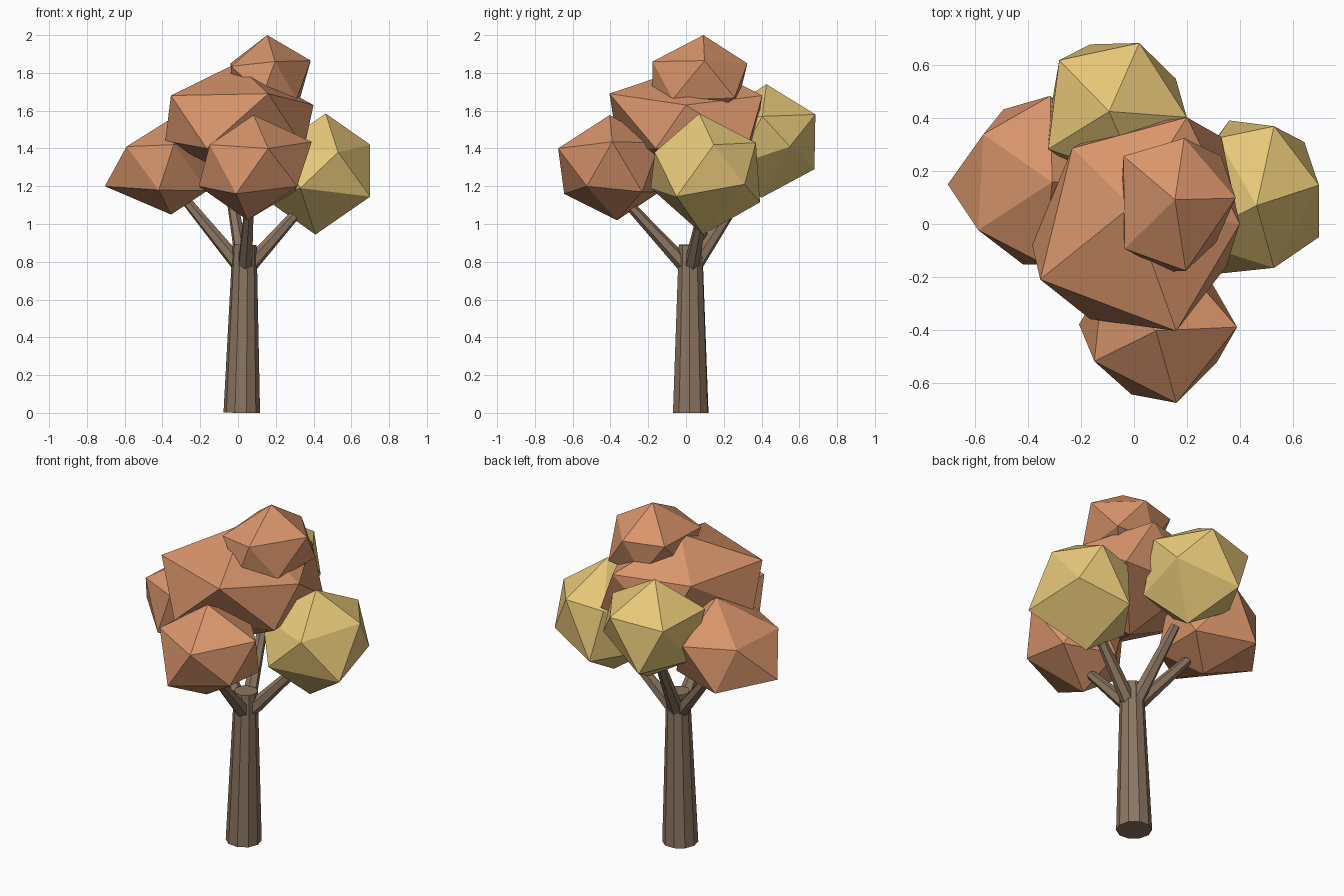
import bpy, bmesh
from mathutils import Vector


def material(name, rgb):
    m = bpy.data.materials.new(name)
    m.diffuse_color = (*rgb, 1)
    return m


BARK = material("bark", (0.26, 0.18, 0.12))
ORANGE = material("orange_leaves", (0.69, 0.30, 0.15))
YELLOW = material("yellow_leaves", (0.79, 0.57, 0.19))


def add_object(name, bm, mat):
    bmesh.ops.recalc_face_normals(bm, faces=bm.faces)
    mesh = bpy.data.meshes.new(name)
    bm.to_mesh(mesh)
    bm.free()
    mesh.materials.append(mat)
    bpy.context.collection.objects.link(bpy.data.objects.new(name, mesh))


def limb(name, start, end, r1, r2, sides):
    """Tapered faceted stick between two points."""
    a, b = Vector(start), Vector(end)
    bm = bmesh.new()
    bmesh.ops.create_cone(bm, cap_ends=True, segments=sides, radius1=r1,
                          radius2=r2, depth=(b - a).length)
    rot = (b - a).to_track_quat('Z', 'Y')
    for v in bm.verts:
        v.co = rot @ v.co + (a + b) / 2
    add_object(name, bm, BARK)


def clump(name, mat, centre, radius, moved):
    """Icosahedron with some corners pulled out of place.
    Corners: 0 bottom, 1-5 lower ring, 6-10 upper ring, 11 top."""
    bm = bmesh.new()
    bmesh.ops.create_icosphere(bm, subdivisions=1, radius=radius)
    bm.verts.ensure_lookup_table()
    for i, v in enumerate(bm.verts):
        v.co = Vector(moved[i]) if i in moved else v.co + Vector(centre)
    add_object(name, bm, mat)


# Trunk and four branches
limb("trunk", (0.02, 0.025, 0), (0.035, 0.024, 0.89), 0.097, 0.064, 10)
tips = {"left": (-0.28, 0.13, 1.13), "right": (0.33, 0.09, 1.08),
        "front": (0.06, -0.30, 1.10), "back": (-0.04, 0.30, 1.17)}
for side, tip in tips.items():
    start = Vector((0.035, 0.024, 0.77)).lerp(Vector((tip[0], tip[1], 0.77)), 0.06)
    limb("branch_" + side, start, tip, 0.042, 0.026, 6)

# Leaf clumps
clump("leaves_right", YELLOW, (0.43, 0.10, 1.265), 0.31, {
    0: (0.41, 0.09, 0.944), 1: (0.70, -0.05, 1.145), 2: (0.33, -0.187, 1.19),
    4: (0.36, 0.392, 1.115), 5: (0.645, 0.31, 1.21), 6: (0.53, -0.166, 1.38),
    8: (0.315, 0.325, 1.40), 9: (0.53, 0.37, 1.43), 10: (0.70, 0.147, 1.42),
    11: (0.464, 0.07, 1.585)})
clump("leaves_back", YELLOW, (-0.06, 0.41, 1.44), 0.29, {
    0: (-0.04, 0.40, 1.14), 4: (-0.166, 0.68, 1.29), 5: (0.158, 0.55, 1.41),
    7: (-0.325, 0.283, 1.57), 8: (-0.283, 0.62, 1.55), 9: (0.02, 0.685, 1.58),
    10: (0.20, 0.404, 1.57), 11: (-0.094, 0.426, 1.74)})
clump("leaves_left", ORANGE, (-0.38, 0.165, 1.31), 0.30, {
    0: (-0.354, 0.16, 1.05), 2: (-0.42, -0.153, 1.18), 3: (-0.705, 0.15, 1.20),
    4: (-0.494, 0.434, 1.17), 6: (-0.34, -0.153, 1.42), 7: (-0.59, -0.023, 1.41),
    8: (-0.57, 0.34, 1.41), 9: (-0.317, 0.485, 1.42), 11: (-0.31, 0.158, 1.585)})
clump("leaves_front", ORANGE, (0.09, -0.385, 1.30), 0.29, {
    0: (0.05, -0.365, 1.02), 1: (0.313, -0.525, 1.20), 2: (-0.01, -0.645, 1.16),
    3: (-0.208, -0.38, 1.20), 6: (0.16, -0.677, 1.40), 7: (-0.15, -0.52, 1.42),
    10: (0.39, -0.39, 1.435), 11: (0.083, -0.404, 1.577)})
clump("leaves_middle", ORANGE, (0.03, 0.0, 1.54), 0.38, {
    0: (0.03, 0.0, 1.22), 1: (0.35, -0.16, 1.40), 2: (-0.166, -0.36, 1.40),
    3: (-0.385, -0.08, 1.44), 4: (-0.10, 0.36, 1.40), 5: (0.33, 0.33, 1.42),
    6: (0.16, -0.405, 1.69), 7: (-0.355, -0.21, 1.68), 8: (-0.234, 0.287, 1.68),
    9: (0.20, 0.404, 1.68), 10: (0.40, 0.0, 1.63), 11: (-0.01, 0.068, 1.85)})
clump("leaves_top", ORANGE, (0.16, 0.08, 1.77), 0.235, {
    1: (0.31, -0.07, 1.66), 2: (0.13, -0.18, 1.68), 5: (0.33, 0.257, 1.67),
    6: (0.196, -0.177, 1.86), 7: (-0.035, -0.094, 1.835), 8: (-0.04, 0.257, 1.85),
    9: (0.19, 0.325, 1.85), 10: (0.385, 0.098, 1.865), 11: (0.155, 0.092, 2.0)})
